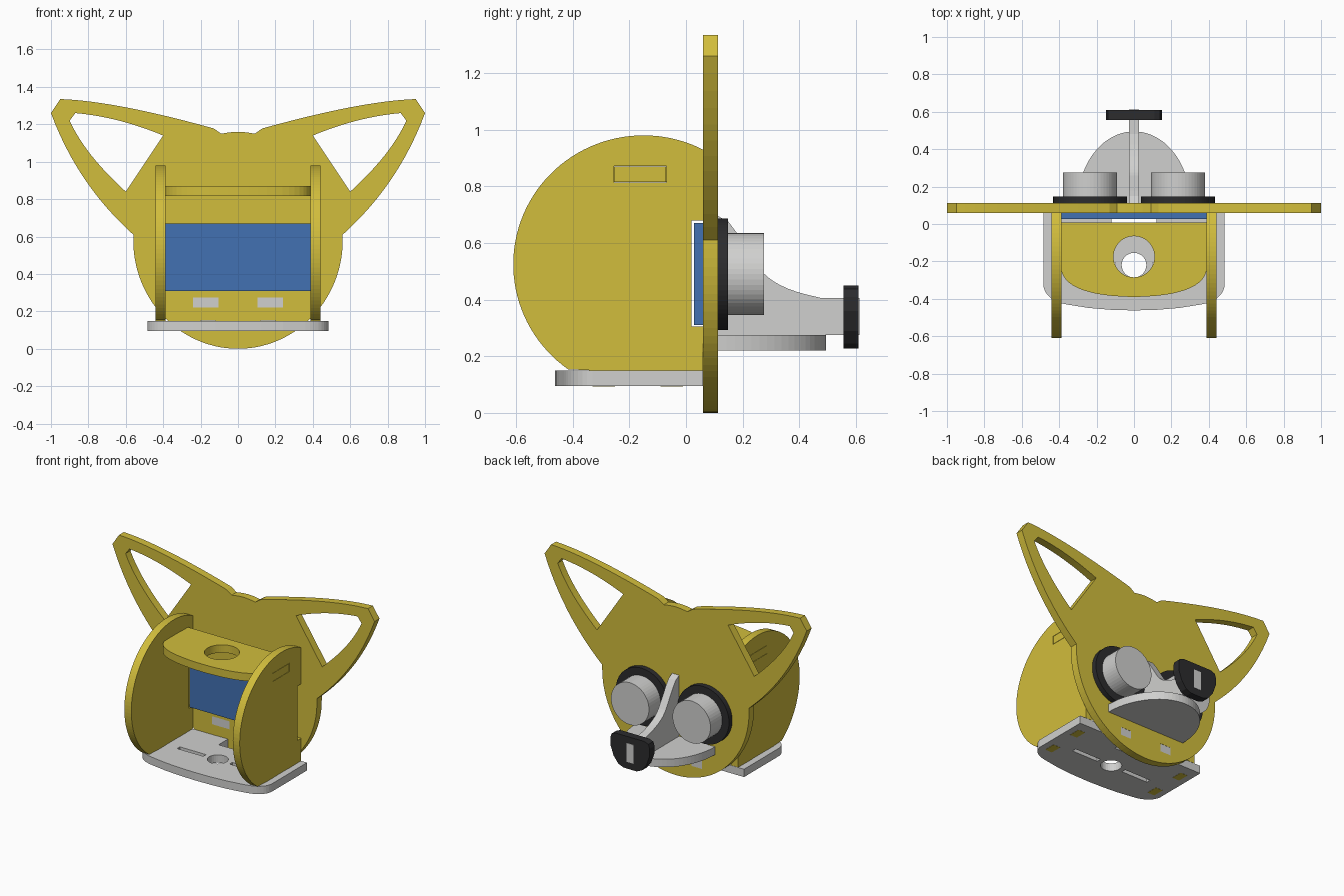
import bpy, bmesh, math
from mathutils import Matrix

if "Cube" in bpy.data.objects:
    bpy.data.objects.remove(bpy.data.objects["Cube"])


def material(name, rgb):
    m = bpy.data.materials.new(name)
    m.diffuse_color = (*rgb, 1)
    m.use_nodes = True
    m.node_tree.nodes["Principled BSDF"].inputs["Base Color"].default_value = m.diffuse_color
    return m


YELLOW = material("mustard yellow", (0.64, 0.51, 0.045))
GREY = material("light grey", (0.63, 0.63, 0.62))
BLACK = material("charcoal", (0.025, 0.025, 0.027))
BLUE = material("board blue", (0.055, 0.165, 0.45))

# Columns send profile (u, v, depth) to world axes
AXES = {
    'x': Matrix(((0, 0, 1, 0), (1, 0, 0, 0), (0, 1, 0, 0), (0, 0, 0, 1))),
    'y': Matrix(((1, 0, 0, 0), (0, 0, 1, 0), (0, 1, 0, 0), (0, 0, 0, 1))),
    'z': Matrix.Identity(4),
}


def plate(name, loops, axis, lo, hi, mat):
    """Cut a flat sheet from an outline plus holes, thick from lo to hi along axis."""
    cu = bpy.data.curves.new(name, 'CURVE')
    cu.dimensions = '2D'
    cu.fill_mode = 'BOTH'
    cu.extrude = (hi - lo) / 2
    for pts in loops:
        s = cu.splines.new('POLY')
        s.points.add(len(pts) - 1)
        for p, (u, v) in zip(s.points, pts):
            p.co = (u, v, 0, 1)
        s.use_cyclic_u = True
    tmp = bpy.data.objects.new(name + "_curve", cu)
    bpy.context.collection.objects.link(tmp)
    bpy.context.view_layer.update()
    dg = bpy.context.evaluated_depsgraph_get()
    me = bpy.data.meshes.new_from_object(tmp.evaluated_get(dg))
    bpy.data.objects.remove(tmp)
    me.transform(AXES[axis] @ Matrix.Translation((0, 0, (lo + hi) / 2)))
    bm = bmesh.new()
    bm.from_mesh(me)
    bmesh.ops.remove_doubles(bm, verts=bm.verts, dist=1e-5)
    bmesh.ops.recalc_face_normals(bm, faces=bm.faces)
    for f in bm.faces:
        f.smooth = False
        f.material_index = 0
    bm.to_mesh(me)
    bm.free()
    me.name = name
    me.materials.clear()
    me.materials.append(mat)
    ob = bpy.data.objects.new(name, me)
    bpy.context.collection.objects.link(ob)
    return ob


def arc(cu, cv, ru, rv, a0=0, a1=360, n=48):
    full = abs(a1 - a0) == 360
    k = n if full else n + 1
    ang = [math.radians(a0 + (a1 - a0) * i / n) for i in range(k)]
    return [(cu + ru * math.cos(a), cv + rv * math.sin(a)) for a in ang]


def bend(a, c, b, n=12):
    return [tuple((1 - t) ** 2 * a[k] + 2 * t * (1 - t) * c[k] + t * t * b[k] for k in (0, 1))
            for t in (i / n for i in range(n + 1))]


def rect(u0, u1, v0, v1):
    return [(u0, v0), (u1, v0), (u1, v1), (u0, v1)]


def flip(pts):
    return [(-u, v) for u, v in reversed(pts)]


# Face plate: round head with two open ears, slotted for the tabs
right_ear = (bend((0.56, 0.61), (0.86, 0.88), (1.0, 1.26))
             + bend((0.95, 1.335), (0.66, 1.325), (0.13, 1.178))
             + [(0.09, 1.15), (0.045, 1.157)])
ear_hole = (bend((0.40, 1.14), (0.64, 1.24), (0.87, 1.26))
            + bend((0.90, 1.22), (0.82, 1.04), (0.60, 0.84)))
outline = right_ear + [(0, 1.16)] + flip(right_ear) + arc(0, 0.58, 0.56, 0.58, 180, 360, 56)
nose_slot = rect(0.105, 0.24, 0.22, 0.275)
floor_slot = rect(0.12, 0.20, 0.095, 0.15)
holes = [h for s in (ear_hole, nose_slot, floor_slot) for h in (s, flip(s))]
plate("face_plate", [outline] + holes, 'y', 0.06, 0.113, YELLOW)

# Side plates: discs trimmed at the back and floor, notched for the board
a_top = math.degrees(math.asin(0.405 / 0.46))
a_bot = 180 + math.degrees(math.asin(0.375 / 0.46))
side = (arc(-0.15, 0.525, 0.46, 0.455, a_top, a_bot, 56)
        + [(-0.33, 0.15), (-0.33, 0.094), (-0.25, 0.094), (-0.25, 0.15),
           (-0.09, 0.15), (-0.09, 0.094), (-0.01, 0.094), (-0.01, 0.15),
           (0.06, 0.15), (0.06, 0.305), (0.02, 0.305), (0.02, 0.68),
           (0.06, 0.68), (0.06, 0.93)])
shelf_slot = rect(-0.255, -0.068, 0.814, 0.872)
for nm, s in (("left", -1), ("right", 1)):
    lo, hi = sorted((s * 0.387, s * 0.44))
    plate(nm + "_side_plate", [side, shelf_slot], 'x', lo, hi, YELLOW)

# Top shelf with bowed front, side tabs and a cable hole
half = [(0.387, 0.008), (0.387, -0.07), (0.44, -0.07), (0.44, -0.253), (0.387, -0.253)]
shelf = half[::-1] + flip(half)[::-1] + \
    bend((-0.387, -0.255), (-0.35, -0.385), (0, -0.39)) + \
    bend((0, -0.39), (0.35, -0.385), (0.387, -0.255))[1:-1]
plate("top_shelf", [shelf, arc(0, -0.175, 0.11, 0.11)], 'z', 0.816, 0.87, YELLOW)

# Floor plate with rear notch, tabs into the face, hole and slots
front = bend((0.485, -0.33), (0.47, -0.41), (0.36, -0.43), 8) + [(0.24, -0.449), (0.12, -0.459)]
back = [(0.12, -0.04), (0.12, 0.113), (0.20, 0.113), (0.20, 0.06), (0.485, 0.06)]
slot = rect(0.10, 0.30, -0.235, -0.205)
plate("floor_plate",
      [back + front + [(0, -0.462)] + flip(front) + flip(back),
       arc(0, -0.22, 0.066, 0.066, n=32), slot, flip(slot)]
      + [q for y in (-0.33, -0.09) for r in [rect(0.387, 0.44, y, y + 0.08)] for q in (r, flip(r))],
      'z', 0.095, 0.149, GREY)

# Sensor board behind the eyes
plate("sensor_board", [rect(-0.39, 0.39, 0.31, 0.67)], 'y', 0.028, 0.06, BLUE)

# Eyes: dark rings around grey barrels
for nm, x in (("left", -0.235), ("right", 0.235)):
    plate(nm + "_eye_ring", [arc(x, 0.49, 0.197, 0.197, n=64), arc(x, 0.49, 0.144, 0.144)],
          'y', 0.113, 0.148, BLACK)
    plate(nm + "_eye_barrel", [arc(x, 0.49, 0.145, 0.145)], 'y', 0.113, 0.275, GREY)

# Muzzle: half-oval base with tabs, upright fin and nose
base = (arc(0, 0.113, 0.30, 0.382, 0, 180, 40)
        + [(-0.24, 0.113), (-0.24, 0.06), (-0.105, 0.06), (-0.105, 0.113),
           (0.105, 0.113), (0.105, 0.06), (0.24, 0.06), (0.24, 0.113)])
plate("muzzle_base", [base], 'z', 0.22, 0.275, GREY)
fin = ([(0.113, 0.275), (0.612, 0.275), (0.612, 0.405), (0.48, 0.405)]
       + bend((0.46, 0.41), (0.31, 0.44), (0.26, 0.51), 8)
       + [(0.18, 0.635), (0.15, 0.675), (0.113, 0.695)])
plate("muzzle_fin", [fin], 'x', -0.027, 0.027, GREY)
nose = [(0.05, 0.228), (0.09, 0.245), (0.125, 0.29), (0.15, 0.36), (0.15, 0.41),
        (0.14, 0.438), (0.11, 0.45)]
plate("nose", [nose + flip(nose), rect(-0.027, 0.027, 0.275, 0.405)], 'y', 0.557, 0.61, BLACK)
